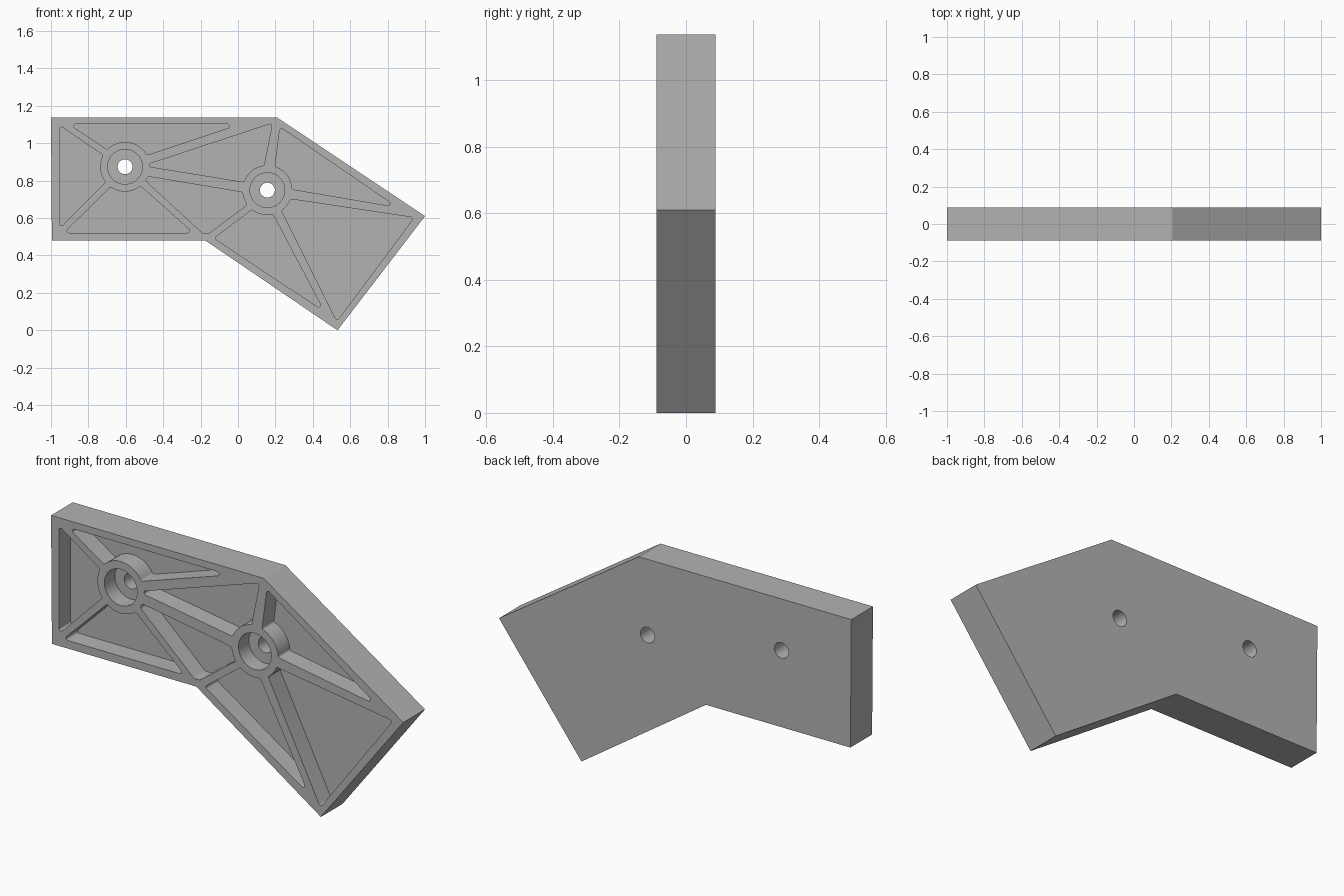
import bpy, bmesh, math
from mathutils import Vector

cube = bpy.data.objects.get("Cube")
if cube:
    bpy.data.objects.remove(cube, do_unlink=True)

FRONT, BACK = -0.088, 0.088
POCKET, BORE = 0.095, 0.085              # recess depths from the front face
BOSS_R, BORE_R, HOLE_R = 0.133, 0.093, 0.04
A, B = Vector((-0.604, 0.874)), Vector((0.157, 0.749))   # boss centres (x, z)

grey = bpy.data.materials.new("grey plastic")
grey.use_nodes = True
grey.diffuse_color = (0.45, 0.45, 0.45, 1)
grey.node_tree.nodes["Principled BSDF"].inputs["Base Color"].default_value = (0.45, 0.45, 0.45, 1)


def arc(c, r, a0, a1, steps):
    """Points along an arc, angles in degrees."""
    angles = [math.radians(a0 + (a1 - a0) * i / steps) for i in range(steps + 1)]
    return [c + r * Vector((math.cos(a), math.sin(a))) for a in angles]


def rounded(points, radius=0.011, steps=5):
    """Fillet the sharp corners of a closed outline."""
    out = []
    n = len(points)
    for i, p in enumerate(points):
        u, v = points[i - 1] - p, points[(i + 1) % n] - p
        turn = math.pi - u.angle(v)
        if turn < math.radians(25):
            out.append(p)
            continue
        t = min(radius * math.tan(turn / 2), u.length * 0.45, v.length * 0.45)
        r = t / math.tan(turn / 2)
        start, end = p + u.normalized() * t, p + v.normalized() * t
        centre = p + (u.normalized() + v.normalized()).normalized() * math.hypot(r, t)
        a, b = start - centre, end - centre
        sweep = a.angle_signed(b)        # clockwise positive
        for k in range(steps + 1):
            s = -sweep * k / steps
            out.append(centre + Vector((a.x * math.cos(s) - a.y * math.sin(s),
                                        a.x * math.sin(s) + a.y * math.cos(s))))
    return out


def add_prism(bm, outline, y0, y1):
    """Extrude an x-z outline from y0 to y1."""
    face = bm.faces.new([bm.verts.new((p[0], y0, p[1])) for p in outline])
    ext = bmesh.ops.extrude_face_region(bm, geom=[face])
    verts = [g for g in ext["geom"] if isinstance(g, bmesh.types.BMVert)]
    bmesh.ops.translate(bm, verts=verts, vec=(0, y1 - y0, 0))


def make_object(name, bm):
    bmesh.ops.recalc_face_normals(bm, faces=bm.faces)
    mesh = bpy.data.meshes.new(name)
    bm.to_mesh(mesh)
    bm.free()
    mesh.materials.append(grey)
    obj = bpy.data.objects.new(name, mesh)
    bpy.context.collection.objects.link(obj)
    return obj


# Bent solid plate
bm = bmesh.new()
add_prism(bm, [(-1, 1.138), (0.207, 1.138), (1, 0.61), (0.532, 0),
               (-0.175, 0.48), (-0.995, 0.48)], FRONT, BACK)
plate = make_object("bracket_plate", bm)

# Pockets between the ribs: straight corners, then arcs around the bosses
V = Vector
pockets = [
    [V((-0.955, 1.096)), V((-0.955, 0.543)), *arc(A, BOSS_R, 218, 152, 8)],
    [V((-0.904, 1.102)), *arc(A, BOSS_R, 136, 28, 12), V((0.011, 1.102))],
    [V((-0.930, 0.521)), V((-0.241, 0.521)), *arc(A, BOSS_R, -51, -126, 9)],
    [V((0.184, 1.107)), *arc(A, BOSS_R, 7, 0, 1), *arc(B, BOSS_R, 161, 98, 8)],
    [*arc(A, BOSS_R, -34, -23, 1), *arc(B, BOSS_R, 185, 216, 4),
     V((-0.155, 0.519)), V((-0.189, 0.519))],
    [V((0.225, 1.086)), V((0.850, 0.658)), *arc(B, BOSS_R, 2, 72, 9)],
    [V((0.941, 0.602)), V((0.529, 0.048)), *arc(B, BOSS_R, -55, -21, 5)],
    [V((-0.128, 0.492)), V((0.460, 0.102)), *arc(B, BOSS_R, -77, -128, 7)],
]
bm = bmesh.new()
for outline in pockets:
    add_prism(bm, rounded(outline), FRONT - 0.05, FRONT + POCKET)
for c in (A, B):                          # counterbores in the bosses
    add_prism(bm, arc(c, BORE_R, 0, 360, 48)[:-1], FRONT - 0.05, FRONT + BORE)
recesses = make_object("recess_cutter", bm)

# Bolt holes through the plate
bm = bmesh.new()
for c in (A, B):
    add_prism(bm, arc(c, HOLE_R, 0, 360, 32)[:-1], FRONT - 0.1, BACK + 0.1)
holes = make_object("hole_cutter", bm)

# Cut everything and discard the cutters
bpy.context.view_layer.objects.active = plate
for cutter in (recesses, holes):
    cutter.hide_render = True
    mod = plate.modifiers.new(cutter.name, "BOOLEAN")
    mod.operation = "DIFFERENCE"
    mod.solver = "EXACT"
    mod.object = cutter
    bpy.ops.object.modifier_apply(modifier=mod.name)
    bpy.data.objects.remove(cutter, do_unlink=True)

bpy.ops.object.select_all(action="DESELECT")
plate.select_set(True)
bpy.ops.object.shade_smooth_by_angle(angle=math.radians(30))
